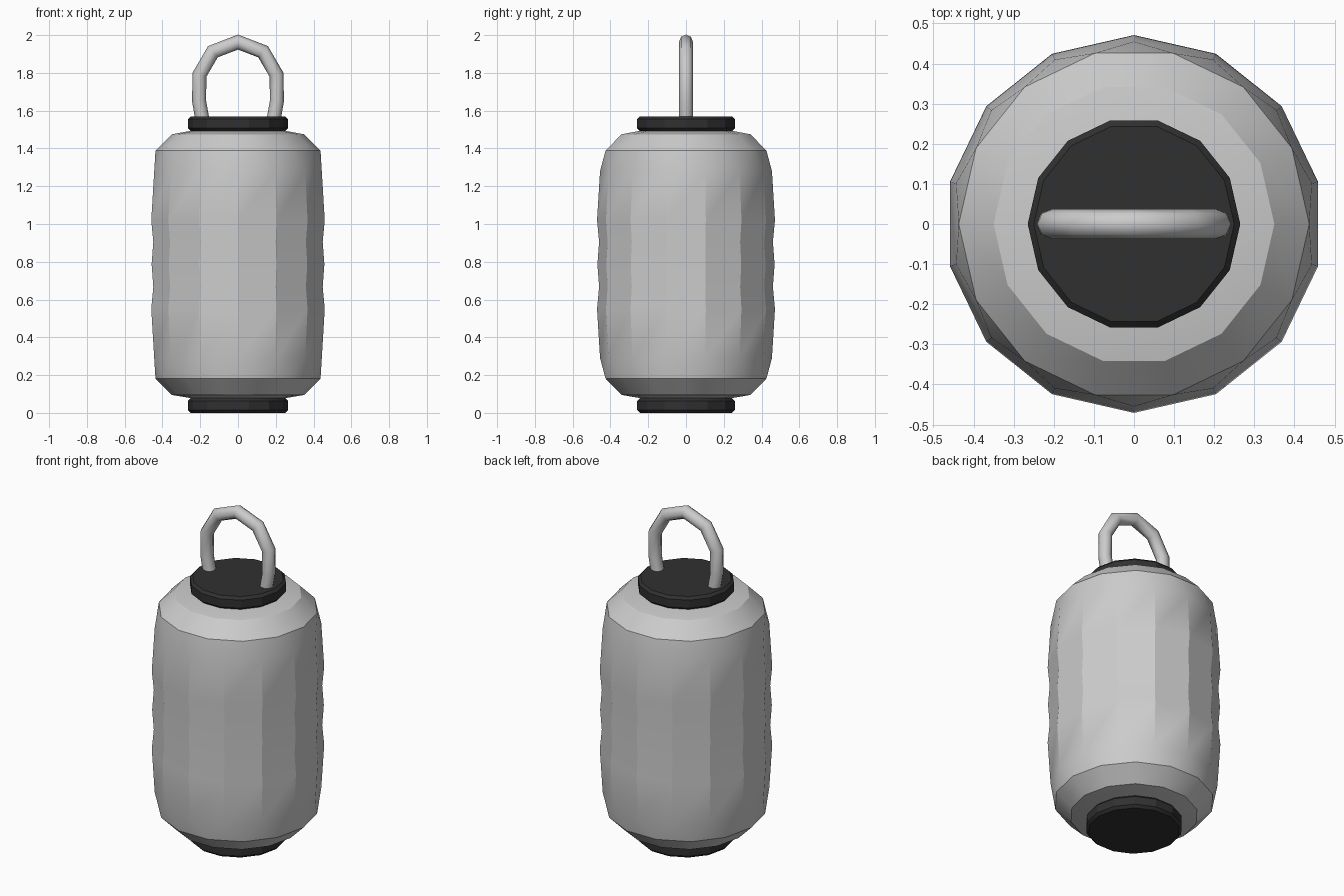
import bpy, bmesh
from math import sin, cos, tau, radians
from mathutils import Vector

if "Cube" in bpy.data.objects:
    bpy.data.objects.remove(bpy.data.objects["Cube"])

SIDES = 14


def finish(name, bm, angle, mat=None):
    bmesh.ops.recalc_face_normals(bm, faces=bm.faces[:])
    me = bpy.data.meshes.new(name)
    bm.to_mesh(me)
    bm.free()
    ob = bpy.data.objects.new(name, me)
    bpy.context.collection.objects.link(ob)
    if mat:
        me.materials.append(mat)
    bpy.ops.object.select_all(action='DESELECT')
    ob.select_set(True)
    bpy.context.view_layer.objects.active = ob
    bpy.ops.object.shade_smooth_by_angle(angle=radians(angle))
    return ob


def lathe(name, profile, angle, mat=None):
    """Profile rows are (radius, z, turn); turn is 0 or 0.5 of one side."""
    bm = bmesh.new()
    rings = [[bm.verts.new((r * cos(tau * (i + t) / SIDES), r * sin(tau * (i + t) / SIDES), z))
              for i in range(SIDES)] for r, z, t in profile]
    for k in range(len(rings) - 1):
        a, b = rings[k], rings[k + 1]
        ta, tb = profile[k][2], profile[k + 1][2]
        for i in range(SIDES):
            j = (i + 1) % SIDES
            if ta == tb:
                bm.faces.new((a[i], a[j], b[j], b[i]))
            else:
                # staggered rings are joined by a zigzag of triangles
                lo, hi = (a, b) if ta < tb else (b, a)
                bm.faces.new((lo[i], lo[j], hi[i]))
                bm.faces.new((hi[i], lo[j], hi[j]))
    bm.faces.new(rings[0])
    bm.faces.new(rings[-1])
    return finish(name, bm, angle, mat)


# Paper body: rounded shoulders, lightly rippled wall
lathe("lantern_body", [
    (0.23, 0.075, 0), (0.35, 0.095, 0), (0.437, 0.182, 0),
    (0.455, 0.29, 0.5), (0.471, 0.55, 0.5), (0.460, 0.667, 0.5), (0.469, 0.787, 0.5),
    (0.460, 0.905, 0.5), (0.471, 1.02, 0.5), (0.455, 1.28, 0.5),
    (0.437, 1.388, 0), (0.35, 1.475, 0), (0.23, 1.497, 0)], 25)

# Dark end caps with chamfered rims
dark = bpy.data.materials.new("dark")
dark.diffuse_color = (0.03, 0.03, 0.03, 1)
dark.use_nodes = True
dark.node_tree.nodes["Principled BSDF"].inputs["Base Color"].default_value = dark.diffuse_color
for name, z0, z1 in (("bottom_cap", 0.0, 0.078), ("top_cap", 1.492, 1.57)):
    lathe(name, [(0.25, z0, 0), (0.265, z0 + 0.015, 0),
                 (0.265, z1 - 0.015, 0), (0.25, z1, 0)], 25, dark)

# Carrying handle: mitred tube along a mirrored path
half = [(0.188, 1.55), (0.206, 1.65), (0.204, 1.79), (0.133, 1.912)]
path = [Vector(p) for p in half + [(0, 1.963)] + [(-x, z) for x, z in reversed(half)]]
bm = bmesh.new()
rings = []
n, rad = 8, 0.037
for k, p in enumerate(path):
    d_in = (p - path[max(k - 1, 0)]) if k else path[1] - p
    d_out = (path[k + 1] - p) if k < len(path) - 1 else d_in
    d_in, d_out = d_in.normalized(), d_out.normalized()
    tan = (d_in + d_out).normalized()
    side = Vector((tan.y, -tan.x)) / tan.dot(d_in)
    rings.append([bm.verts.new((p.x + side.x * rad * cos(tau * i / n),
                                rad * sin(tau * i / n),
                                p.y + side.y * rad * cos(tau * i / n))) for i in range(n)])
for a, b in zip(rings, rings[1:]):
    for i in range(n):
        j = (i + 1) % n
        bm.faces.new((a[i], a[j], b[j], b[i]))
bm.faces.new(rings[0])
bm.faces.new(rings[-1])
finish("handle", bm, 50)
